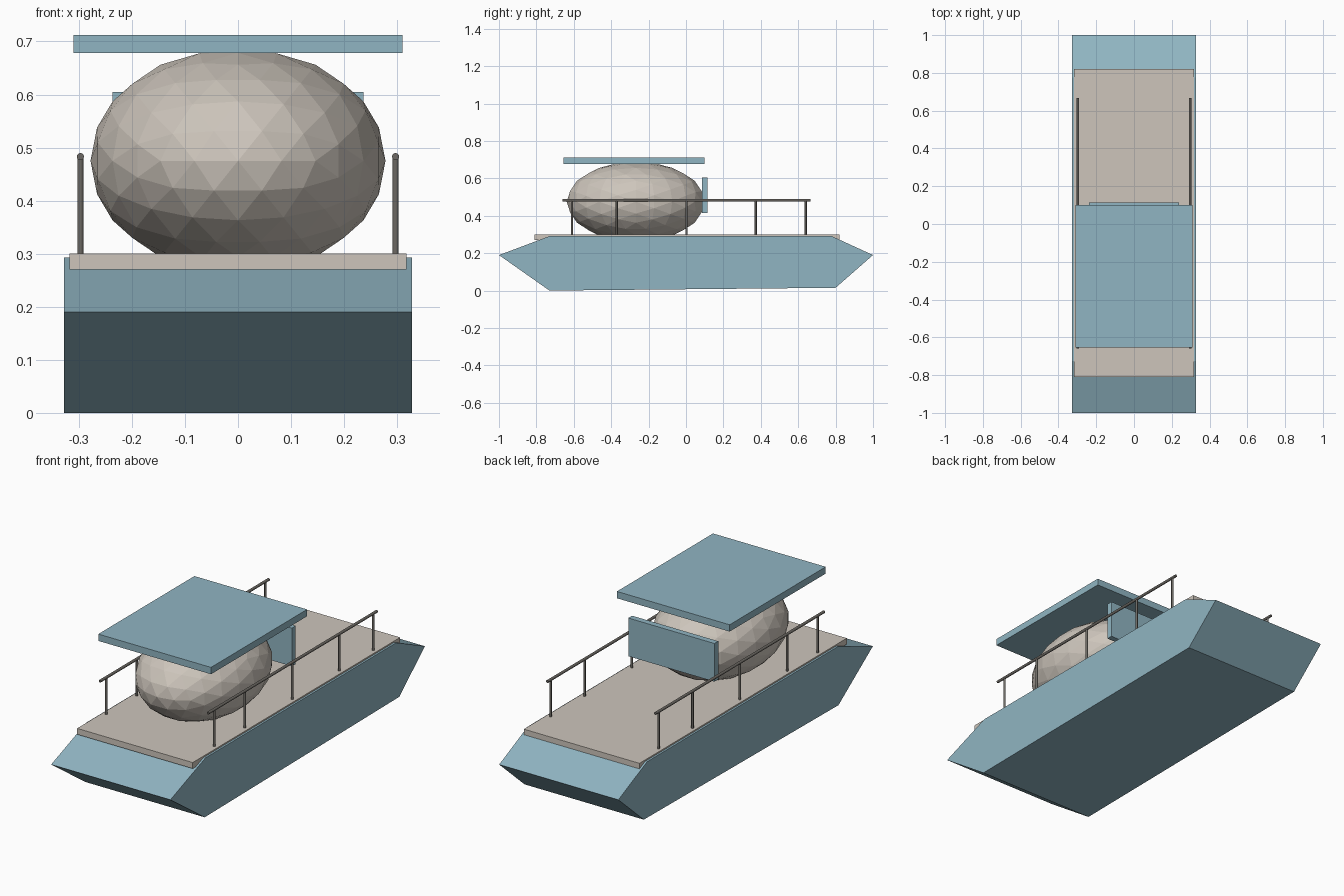
import bpy, bmesh, math
from mathutils import Matrix

cube = bpy.data.objects.get("Cube")
if cube:
    bpy.data.objects.remove(cube, do_unlink=True)


def make_material(name, rgb):
    mat = bpy.data.materials.new(name)
    mat.use_nodes = True
    mat.diffuse_color = (*rgb, 1)
    mat.node_tree.nodes["Principled BSDF"].inputs["Base Color"].default_value = (*rgb, 1)
    return mat


blue = make_material("pale blue", (0.28, 0.46, 0.54))
cream = make_material("warm cream", (0.61, 0.56, 0.50))
grey = make_material("rail grey", (0.15, 0.14, 0.125))


def finish(name, bm, mat):
    bmesh.ops.recalc_face_normals(bm, faces=bm.faces)
    mesh = bpy.data.meshes.new(name)
    bm.to_mesh(mesh)
    bm.free()
    mesh.materials.append(mat)
    obj = bpy.data.objects.new(name, mesh)
    bpy.context.collection.objects.link(obj)
    return obj


def box(name, x, y, z, mat):
    """Box from (min, max) ranges on each axis."""
    bm = bmesh.new()
    size = [b - a for a, b in (x, y, z)]
    centre = [(a + b) / 2 for a, b in (x, y, z)]
    bmesh.ops.create_cube(bm, size=1, matrix=Matrix.Translation(centre) @ Matrix.Diagonal((*size, 1)))
    return finish(name, bm, mat)


def rod(name, centre, length, radius, mat, along_y=False):
    bm = bmesh.new()
    turn = Matrix.Rotation(math.pi / 2 if along_y else 0, 4, "X")
    bmesh.ops.create_cone(bm, cap_ends=True, segments=12, radius1=radius, radius2=radius,
                          depth=length, matrix=Matrix.Translation(centre) @ turn)
    obj = finish(name, bm, mat)
    for face in obj.data.polygons:
        face.use_smooth = len(face.vertices) == 4
    return obj


# Hull: side profile extruded across the width
profile = [(-1, 0.19), (-0.73, 0), (0.8, 0.015), (1, 0.19), (0.775, 0.293), (-0.725, 0.293)]
half_width = 0.328
bm = bmesh.new()
side = bm.faces.new([bm.verts.new((-half_width, y, z)) for y, z in profile])
new = bmesh.ops.extrude_face_region(bm, geom=[side])["geom"]
bmesh.ops.translate(bm, vec=(2 * half_width, 0, 0),
                    verts=[v for v in new if isinstance(v, bmesh.types.BMVert)])
finish("hull", bm, blue)

# Deck, canopy and windscreen
box("deck", (-0.318, 0.318), (-0.81, 0.82), (0.27, 0.30), cream)
box("canopy", (-0.31, 0.31), (-0.655, 0.10), (0.678, 0.712), blue)
box("windscreen", (-0.237, 0.237), (0.085, 0.115), (0.415, 0.605), blue)

# Faceted cabin pod, with an icosphere edge centred on each axis
bm = bmesh.new()
tilt = -math.atan(2) / 2
bmesh.ops.create_icosphere(
    bm, subdivisions=3, radius=1,
    matrix=Matrix.Translation((0, -0.268, 0.475)) @ Matrix.Diagonal((0.278, 0.37, 0.213, 1))
    @ Matrix.Rotation(math.pi / 2, 4, "Z") @ Matrix.Rotation(tilt, 4, "Y"))
finish("cabin_pod", bm, cream)

# Railings on both sides
for label, x in (("left", 0.297), ("right", -0.297)):
    rod(label + "_handrail", (x, 0.003, 0.483), 1.326, 0.0068, grey, along_y=True)
    for i, y in enumerate((-0.61, -0.37, 0.002, 0.373, 0.64)):
        rod(f"{label}_rail_post_{i + 1}", (x, y, 0.39), 0.186, 0.0058, grey)
